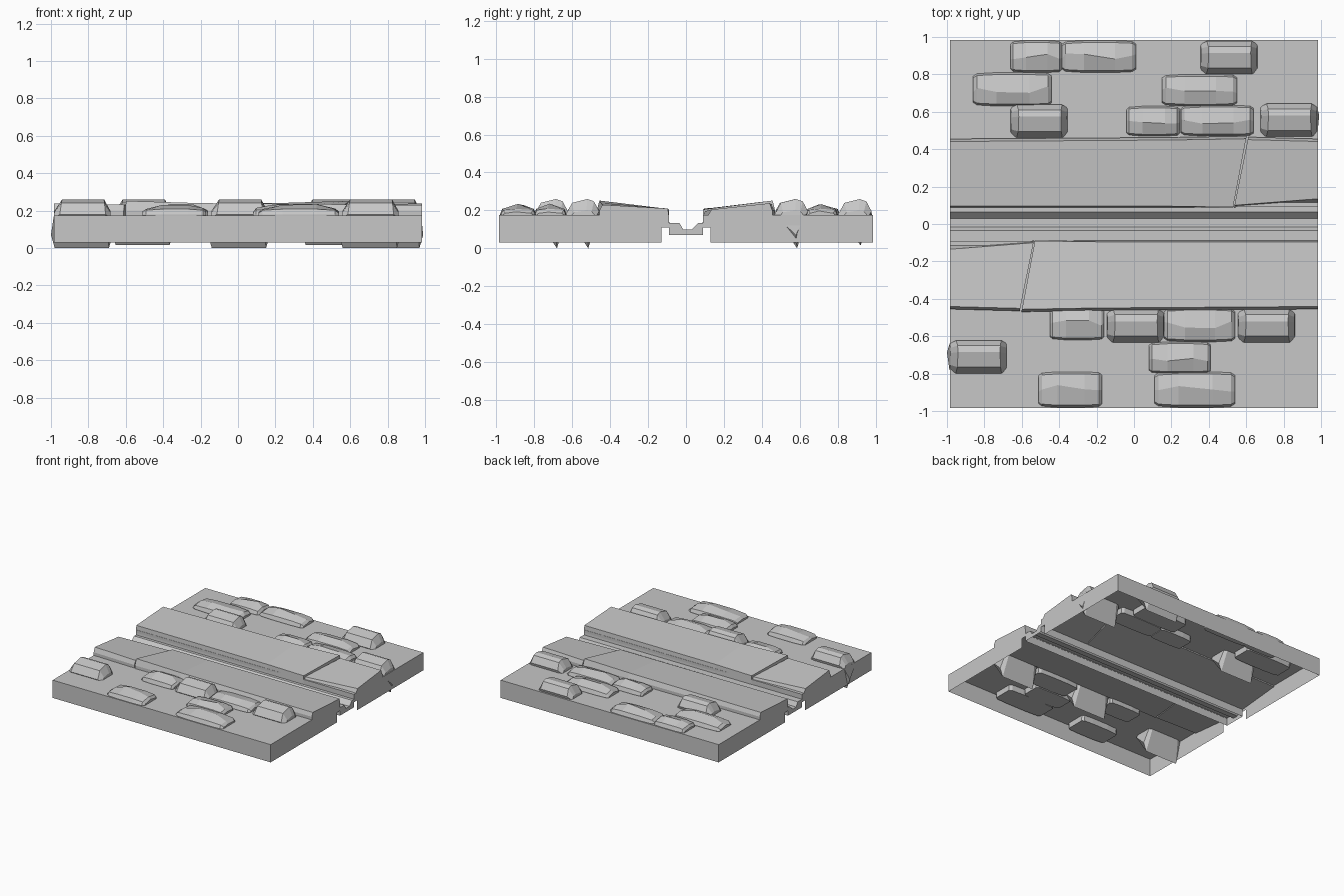
import bpy, bmesh, random
from mathutils import Vector

random.seed(4)
cube = bpy.data.objects.get("Cube")
if cube:
    bpy.data.objects.remove(cube, do_unlink=True)

stone = bpy.data.materials.new("grey stone")
stone.use_nodes = True
GREY = (0.57, 0.57, 0.57, 1)
stone.diffuse_color = GREY
stone.node_tree.nodes["Principled BSDF"].inputs["Base Color"].default_value = GREY

EDGE = 0.985


def finish(name, bm):
    bmesh.ops.recalc_face_normals(bm, faces=bm.faces)
    mesh = bpy.data.meshes.new(name)
    bm.to_mesh(mesh)
    bm.free()
    mesh.materials.append(stone)
    bpy.context.collection.objects.link(bpy.data.objects.new(name, mesh))


def loft(name, rings):
    """Closed solid through rings of equal point count."""
    bm = bmesh.new()
    rows = [[bm.verts.new(p) for p in ring] for ring in rings]
    n = len(rows[0])
    for a, b in zip(rows, rows[1:]):
        for i in range(n):
            j = (i + 1) % n
            bm.faces.new((a[i], a[j], b[j], b[i]))
    bm.faces.new(rows[0])
    bm.faces.new(rows[-1])
    finish(name, bm)


def turn(ring, s):
    """Half turn about z when s is -1."""
    return [Vector((p[0] * s, p[1] * s, p[2])) for p in ring]


def open_sweep(name, outline, sides, s=1):
    """Outline swept along x with end caps, skinned on its first sides only."""
    bm = bmesh.new()
    a, b = [[bm.verts.new(p) for p in turn([(x, y, z) for y, z in outline], s)]
            for x in (-EDGE, EDGE)]
    bm.faces.new(a)
    bm.faces.new(b)
    for i in range(sides):
        bm.faces.new((a[i], a[i + 1], b[i + 1], b[i]))
    finish(name, bm)


# Sloping path slabs, a long and a short one on each side
def slab_ring(x_in, x_out, y_in, y_out, z_in, z_out):
    pts = [(0.088, 0.13), (y_in, z_in), (y_out - 0.014, z_out),
           (y_out, 0.2), (y_out, 0.165)]
    return [(x_in + (x_out - x_in) * (y - 0.09) / 0.37, y, z) for y, z in pts]


# Hollow ground tile halves, open underneath, notched beside the channel
tile = [(EDGE, 0.03), (EDGE, 0.175), (0.09, 0.175), (0.09, 0.11), (0.13, 0.11), (0.13, 0.03)]

for side, s in (("back", 1), ("front", -1)):
    open_sweep(side + "_ground", tile, 3, s)
    loft(side + "_long_slab", [turn(r, s) for r in (
        slab_ring(-EDGE, -EDGE, 0.095, 0.455, 0.21, 0.23),
        slab_ring(0.2, 0.2, 0.095, 0.463, 0.208, 0.24),
        slab_ring(0.53, 0.60, 0.09, 0.47, 0.205, 0.252))])
    loft(side + "_short_slab", [turn(r, s) for r in (
        slab_ring(0.535, 0.61, 0.1, 0.465, 0.195, 0.232),
        slab_ring(EDGE, EDGE, 0.135, 0.455, 0.205, 0.238))])

# Drain channel between the slabs, hollow below
gutter = [(-0.09, 0.07), (-0.09, 0.135), (-0.035, 0.135), (-0.015, 0.1),
          (0.03, 0.1), (0.065, 0.135), (0.09, 0.135), (0.09, 0.07)]
open_sweep("drain_channel", gutter, 7)


# Low cobbles with upright sides and a faceted crown
def cobble(name, x0, x1, y0, y1):
    cy, w, length = (y0 + y1) / 2, (y1 - y0) / 2, x1 - x0
    rings = []
    for t, wide, shoulder, crown in ((0, 0.78, 0.185, 0.195), (0.05, 0.93, 0.202, 0.212),
                                     (0.3, 1, 0.208, 0.232), (0.72, 1, 0.208, 0.232),
                                     (0.95, 0.95, 0.202, 0.212), (1, 0.8, 0.185, 0.195)):
        lift = random.uniform(-0.004, 0.004)
        skew = random.uniform(-0.25, 0.25)
        section = [(-0.95, 0.13), (-1, 0.18), (-0.88, shoulder), (skew, crown + lift),
                   (0.88, shoulder), (1, 0.18), (0.95, 0.13)]
        rings.append([(x0 + t * length, cy + y * w * wide, z) for y, z in section])
    loft(name, rings)


cobbles = [(-0.66, -0.385, 0.81, 0.98), (-0.385, 0.01, 0.81, 0.98),
           (-0.86, -0.44, 0.63, 0.81), (0.15, 0.55, 0.63, 0.80),
           (-0.04, 0.245, 0.47, 0.63), (0.25, 0.64, 0.47, 0.635),
           (-0.45, -0.16, -0.62, -0.45), (0.16, 0.54, -0.63, -0.45),
           (0.08, 0.41, -0.80, -0.63), (-0.51, -0.17, -0.98, -0.79),
           (0.11, 0.54, -0.98, -0.79)]
for i, box in enumerate(cobbles, 1):
    cobble(f"cobble_{i}", *box)


# Tall wedge stones, pointed below the ground
def wedge(name, cx, cy, bottom):
    section = [(-0.088, 0.18), (-0.055, 0.24), (0.025, 0.26), (0.06, 0.248),
               (0.088, 0.195), (0.03, bottom)]
    rings = []
    for x, wide, tall in ((-0.165, 0.8, 0.5), (-0.145, 1, 1), (0.145, 1, 1), (0.165, 0.8, 0.5)):
        # ends lean inwards towards the top, more on the left
        lean = 0.15 if x < 0 else -0.1
        rings.append([(cx + x + lean * z * tall, cy + y * wide, 0.14 + (z - 0.14) * tall)
                      for y, z in section])
    loft(name, rings)


wedges = [(-0.51, 0.55, 0.015), (0.505, 0.89, 0.015), (0.825, 0.555, 0),
          (-0.835, -0.71, 0), (0.005, -0.545, 0), (0.705, -0.545, 0)]
for i, spot in enumerate(wedges, 1):
    wedge(f"wedge_stone_{i}", *spot)
